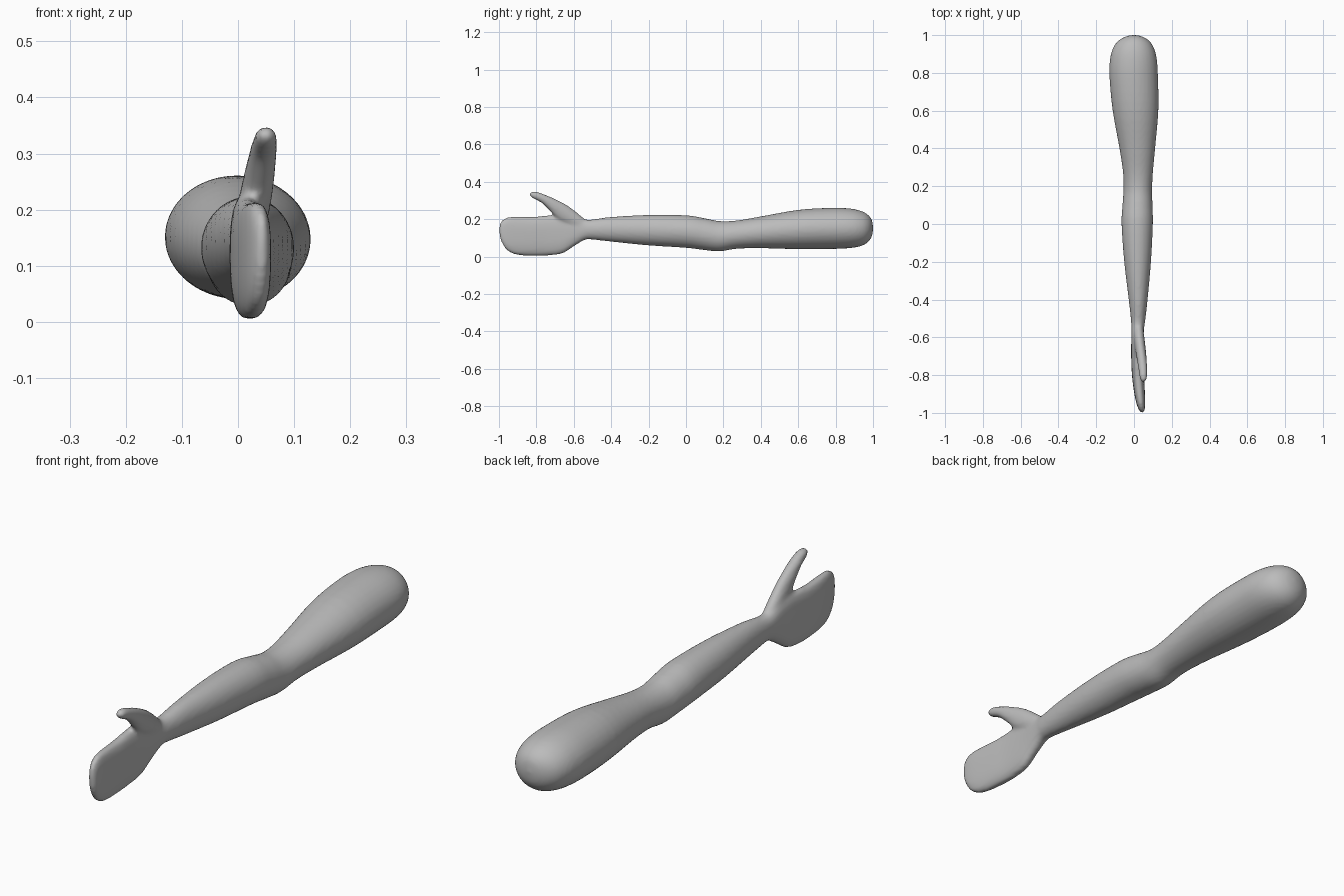
import bpy, bmesh, math
from mathutils import Vector

if "Cube" in bpy.data.objects:
    bpy.data.objects.remove(bpy.data.objects["Cube"], do_unlink=True)

skin = bpy.data.materials.new("plain grey")
skin.use_nodes = True
GREY = (0.5, 0.5, 0.5, 1)
skin.diffuse_color = GREY
skin.node_tree.nodes["Principled BSDF"].inputs["Base Color"].default_value = GREY

SIDES = 32


def refine(stations, steps=4):
    """Catmull-Rom smoothing of a list of stations."""
    pts = [Vector(s) for s in stations]
    pts = [pts[0]] + pts + [pts[-1]]
    out = []
    for a, b, c, d in zip(pts, pts[1:], pts[2:], pts[3:]):
        for i in range(steps):
            t = i / steps
            out.append(0.5 * (2 * b + (c - a) * t + (2 * a - 5 * b + 4 * c - d) * t**2
                              + (3 * b - a - 3 * c + d) * t**3))
    return out + [pts[-1]]


def loft(bm, stations, up, power):
    """Skin rounded sections; station = x, y, z, half width, half height."""
    rings = []
    for x, y, z, rx, rz in refine(stations):
        e = 2 / power(y)
        ring = []
        for k in range(SIDES):
            a = 2 * math.pi * k / SIDES
            c, s = math.cos(a), math.sin(a)
            across = math.copysign(abs(c)**e, c) * max(rx, 0.001)
            along = math.copysign(abs(s)**e, s) * max(rz, 0.001)
            ring.append(bm.verts.new(Vector((x + across, y, z)) + up * along))
        rings.append(ring)
    for r, q in zip(rings, rings[1:]):
        for k in range(SIDES):
            n = (k + 1) % SIDES
            bm.faces.new((r[k], r[n], q[n], q[k]))
    bm.faces.new(rings[0][::-1])
    bm.faces.new(rings[-1])


# Arm and palm outline: y, left x, right x, bottom z, top z
outline = [
    (1.0, -.01, .01, .145, .16), (.994, -.04, .04, .11, .195), (.975, -.077, .075, .08, .222),
    (.94, -.107, .102, .058, .243), (.88, -.126, .12, .046, .257), (.78, -.13, .127, .041, .261),
    (.6, -.113, .129, .04, .25), (.4, -.077, .112, .045, .215), (.27, -.058, .1, .042, .193),
    (.18, -.056, .096, .028, .19), (.1, -.061, .098, .035, .205), (0, -.066, .1, .047, .221),
    (-.2, -.052, .09, .06, .223), (-.4, -.028, .072, .08, .212), (-.5, -.017, .061, .091, .199),
    (-.54, -.014, .055, .09, .2), (-.6, -.014, .05, .055, .222), (-.66, -.015, .048, .018, .228),
    (-.74, -.014, .049, .006, .22), (-.82, -.009, .054, .005, .213), (-.9, .002, .058, .009, .214),
    (-.95, .013, .059, .029, .211), (-.98, .024, .057, .065, .197), (-.994, .033, .052, .1, .178),
    (-1.0, .04, .047, .135, .155),
]
arm = [((l + r) / 2, y, (b + t) / 2, (r - l) / 2, (t - b) / 2) for y, l, r, b, t in outline]

# Thumb path from the wrist to its tip
thumb = [
    (.025, -.54, .16, .022, .03), (.027, -.6, .197, .028, .042), (.034, -.66, .236, .028, .046),
    (.041, -.715, .278, .026, .034), (.046, -.76, .308, .024, .024), (.049, -.8, .326, .021, .021),
    (.05, -.824, .334, .016, .016), (.05, -.837, .338, .004, .004),
]

bm = bmesh.new()
loft(bm, arm, Vector((0, 0, 1)), lambda y: 2 + 0.6 * min(1, max(0, (-.5 - y) / .15)))
loft(bm, thumb, Vector((0, .45, .89)), lambda y: 2)
bmesh.ops.recalc_face_normals(bm, faces=bm.faces)
mesh = bpy.data.meshes.new("arm")
bm.to_mesh(mesh)
bm.free()
obj = bpy.data.objects.new("arm", mesh)
bpy.context.collection.objects.link(obj)

# Fuse the thumb into the hand and soften the join
fuse = obj.modifiers.new("fuse", 'REMESH')
fuse.mode = 'VOXEL'
fuse.voxel_size = 0.008
soften = obj.modifiers.new("soften", 'SMOOTH')
soften.factor = 0.5
soften.iterations = 6
bpy.context.view_layer.objects.active = obj
obj.select_set(True)
for name in ("fuse", "soften"):
    bpy.ops.object.modifier_apply(modifier=name)
obj.data.materials.clear()
obj.data.materials.append(skin)
bpy.ops.object.shade_smooth()
